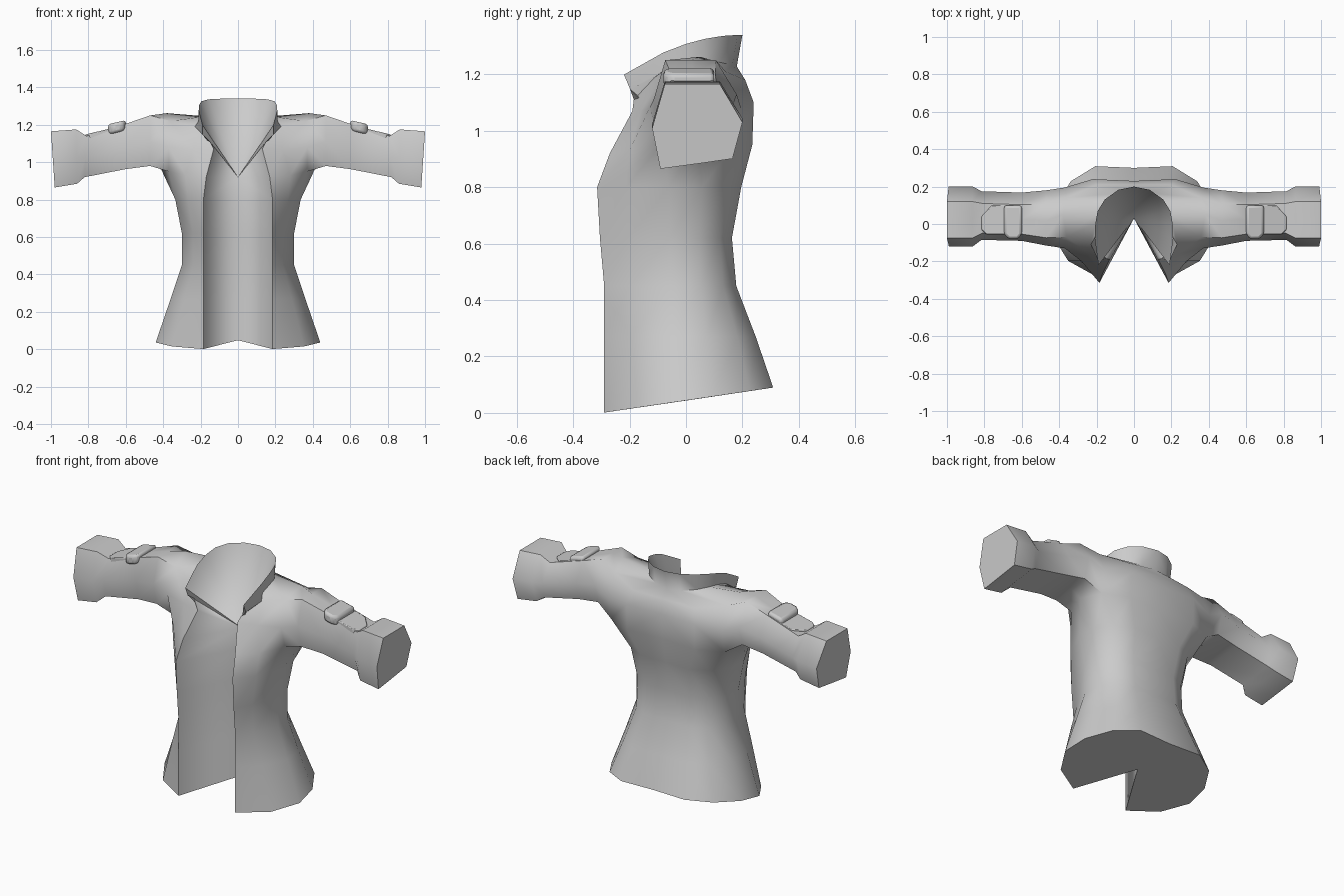
import bpy, bmesh, math

cube = bpy.data.objects.get("Cube")
if cube:
    bpy.data.objects.remove(cube, do_unlink=True)

GREY = (0.6, 0.6, 0.6, 1.0)
mat = bpy.data.materials.new("light grey cloth")
mat.use_nodes = True
mat.diffuse_color = GREY
mat.node_tree.nodes["Principled BSDF"].inputs["Base Color"].default_value = GREY


def finish(bm, name, angle, bevel=0.0):
    """Turn a left-half bmesh into a smooth, mirrored object."""
    bmesh.ops.recalc_face_normals(bm, faces=bm.faces)
    mesh = bpy.data.meshes.new(name)
    bm.to_mesh(mesh)
    bm.free()
    mesh.materials.append(mat)
    mesh.shade_smooth()
    mesh.set_sharp_from_angle(angle=math.radians(angle))
    ob = bpy.data.objects.new(name, mesh)
    bpy.context.collection.objects.link(ob)
    if bevel:
        mod = ob.modifiers.new("soft_edges", 'BEVEL')
        mod.width, mod.segments = bevel, 2
    mirror = ob.modifiers.new("mirror", 'MIRROR')
    mirror.merge_threshold = 0.001


def waist_row(z, tilt, w, front, back):
    """Half section from the front opening to the spine, from width and depths."""
    plan = [(.185, front), (.8 * w, .68 * front), (w, .19 * front), (.96 * w, .3 * back),
            (.77 * w, .76 * back), (.47 * w, 1.03 * back), (0, back)]
    return [(x, y, z + tilt * y) for x, y in plan]


def collar_row(depth, peak_z, peak_y, fall):
    """Half collar loop: straight front wings, round back, height arched along y."""
    plan = [(.19, -.22), (.21, -.08)]
    plan += [(.207 * math.cos(math.radians(a)), .2 * math.sin(math.radians(a)))
             for a in (0, 20, 41, 66)] + [(0, .2)]
    return [(x, y * depth, peak_z - fall * (y * depth - peak_y) ** 2) for x, y in plan]


# Skirt and waist
rows = [waist_row(*r) for r in (
    (.044, .148, .44, -.29, .3),
    (.27, 0, .36, -.29, .24),
    (.45, 0, .3, -.29, .173),
    (.62, 0, .3, -.305, .158),
    (.8, 0, .335, -.315, .19),
)]
# Chest below, beside and above the armhole
rows += [
    [(.17, -.27, .92), (.28, -.2, .93), (.37, -.09, .95), (.41, .04, .96),
     (.37, .17, .95), (.22, .235, .95), (0, .22, .95)],
    [(.13, -.19, 1.07), (.24, -.16, 1.07), (.37, -.13, 1.08), None,
     (.37, .195, 1.08), (.22, .24, 1.1), (0, .23, 1.1)],
    [(.15, -.185, 1.11), (.23, -.11, 1.19), (.36, -.07, 1.22), (.38, .05, 1.262),
     (.36, .14, 1.21), (.2, .21, 1.18), (0, .21, 1.18)],
]
# Collar base and rim
rows += [collar_row(.9, 1.247, .065, 1.44), collar_row(1, 1.34, .2, .8)]

bm = bmesh.new()
grid = [[bm.verts.new(p) if p else None for p in row] for row in rows]

# Torso skin; the armhole is left open around the missing point
for a, b in zip(grid, grid[1:]):
    for i in range(6):
        quad = (a[i], a[i + 1], b[i + 1], b[i])
        if None not in quad:
            bm.faces.new(quad)

# Inner fold of the open front, running back to a centre seam
seam = [bm.verts.new((0, .03, z)) for z in (.048, .27, .45, .62, .8, .92)]
for i in range(5):
    bm.faces.new((grid[i][0], grid[i + 1][0], seam[i + 1], seam[i]))
apex = seam[-1]
for i in range(5, 9):
    bm.faces.new((grid[i][0], grid[i + 1][0], apex))

# Inside of the collar and the closed underside
for row, centre in ((grid[9], apex), (grid[0], seam[0])):
    for i in range(6):
        bm.faces.new((row[i], row[i + 1], centre))

# Sleeve: a six-sided section swept from the armhole to the flared cuff
section = [(.09, 0), (.5, .06), (.89, .12), (1, .55), (.75, 1), (.45, 1), (.14, 1), (0, .48)]
stations = [  # x at top, x at bottom, y range, z range
    (.47, .47, -.115, .18, .98, 1.25),
    (.6, .6, -.09, .168, .963, 1.205),
    (.81, .82, -.085, .175, .92, 1.14),
    (.865, .86, -.12, .2, .885, 1.175),
    (1, .98, -.12, .2, .865, 1.165),
]
low, mid, top = grid[5:8]
loop = [low[2], low[3], low[4], mid[4], top[4], top[3], top[2], mid[2]]
for xt, xb, y0, y1, z0, z1 in stations:
    ring = [bm.verts.new((xb + (xt - xb) * w, y0 + (y1 - y0) * u, z0 + (z1 - z0) * w))
            for u, w in section]
    for i in range(8):
        j = (i + 1) % 8
        bm.faces.new((loop[i], loop[j], ring[j], ring[i]))
    loop = ring
bm.faces.new(loop)
finish(bm, "jacket", 50)


def slab(name, outline, z_top, thick, bevel):
    """A sloping prism lying along the upper arm."""
    bm = bmesh.new()
    lids = [[bm.verts.new((x, y, z_top - .24 * (x - .6) - d)) for x, y in outline]
            for d in (0, thick)]
    n = len(outline)
    for lid in lids:
        bm.faces.new(lid)
    for i in range(n):
        j = (i + 1) % n
        bm.faces.new((lids[0][i], lids[0][j], lids[1][j], lids[1][i]))
    finish(bm, name, 40, bevel)


# Sleeve tab and the raised band across it
slab("sleeve_tab", [(.61, -.055), (.79, -.055), (.815, -.03), (.815, .04), (.76, .1), (.61, .1)],
     1.2, .045, .004)
slab("sleeve_band", [(.6, -.055), (.62, -.08), (.67, -.08), (.695, -.055),
                     (.695, .1), (.6, .1)], 1.225, .055, .014)
